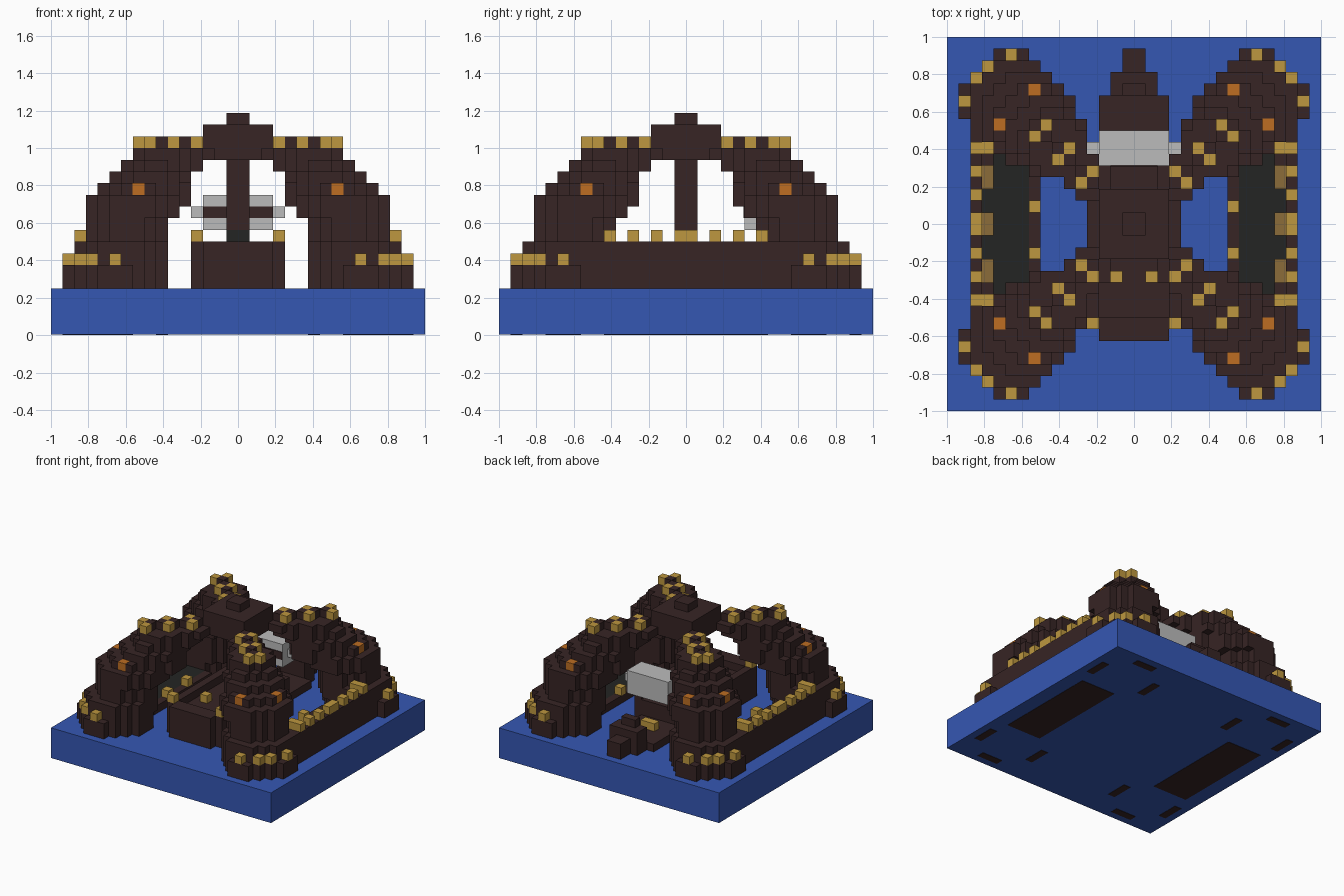
import bpy, bmesh, math
from mathutils import Vector

U = 0.0625  # one block
if "Cube" in bpy.data.objects:
    bpy.data.objects.remove(bpy.data.objects["Cube"], do_unlink=True)


def material(name, rgb):
    m = bpy.data.materials.new(name)
    m.use_nodes = True
    m.diffuse_color = (*rgb, 1)
    b = m.node_tree.nodes["Principled BSDF"]
    b.inputs["Base Color"].default_value = (*rgb, 1)
    b.inputs["Roughness"].default_value = 0.9
    return m


BROWN = material("dark brown brick", (0.038, 0.018, 0.018))
BLUE = material("water blue", (0.036, 0.095, 0.45))
GOLD = material("gold", (0.51, 0.31, 0.05))
ORANGE = material("orange glow", (0.51, 0.155, 0.016))
GREY = material("light grey", (0.5, 0.5, 0.5))
DARK = material("charcoal", (0.017, 0.018, 0.017))
TAN = material("dull tan", (0.26, 0.15, 0.042))


def finish(name, bm, mat):
    me = bpy.data.meshes.new(name)
    bm.to_mesh(me)
    bm.free()
    me.materials.append(mat)
    ob = bpy.data.objects.new(name, me)
    bpy.context.scene.collection.objects.link(ob)


def boxes(name, mat, spans):
    """Boxes given as (x0, x1, y0, y1, z0, z1) in block units."""
    bm = bmesh.new()
    for x0, x1, y0, y1, z0, z1 in spans:
        vs = bmesh.ops.create_cube(bm, size=1)["verts"]
        for v in vs:
            v.co = Vector(((x0 + x1) / 2 + v.co.x * (x1 - x0),
                           (y0 + y1) / 2 + v.co.y * (y1 - y0),
                           (z0 + z1) / 2 + v.co.z * (z1 - z0))) * U
    finish(name, bm, mat)


def cell(x, y, z):
    return (x, x + 1, y, y + 1, z, z + 1)


def mirror(spans, both=True):
    """Repeat boxes across x, and across y too when both is set."""
    out = set()
    for x0, x1, y0, y1, z0, z1 in spans:
        for a, b in ((x0, x1), (-x1, -x0)):
            out.add((a, b, y0, y1, z0, z1))
            if both:
                out.add((a, b, -y1, -y0, z0, z1))
    return sorted(out)


def swap(cells):
    """Add the copies reflected across the diagonal."""
    return cells + [(c[1], c[0], *c[2:]) for c in cells]


def voxels(name, mat, cells):
    """Outer skin of a set of unit blocks."""
    bm = bmesh.new()
    made = {}

    def vert(p):
        key = tuple(round(c * 2) for c in p)
        if key not in made:
            made[key] = bm.verts.new(p * U)
        return made[key]

    for c in cells:
        mid = Vector(c) + Vector((0.5, 0.5, 0.5))
        for axis in range(3):
            for s in (-1, 1):
                near = list(c)
                near[axis] += s
                if tuple(near) in cells:
                    continue
                n, a, b = Vector(), Vector(), Vector()
                n[axis] = s / 2
                a[(axis + 1) % 3] = 0.5
                b[(axis + 2) % 3] = s / 2
                ring = [mid + n + p for p in (-a - b, a - b, a + b, b - a)]
                bm.faces.new([vert(p) for p in ring])
    finish(name, bm, mat)


# Leaning tower layers: height, outer centre and radius, inner centre and radius
LAYERS = [(4, 10.5, 4.15, 10.5, 4.15), (5, 10.5, 4.15, 10.5, 4.15),
          (6, 10, 3.85, 10, 3.85), (7, 10, 3.85, 10, 3.85),
          (8, 9.5, 3.3, 9.5, 3.3), (9, 9.5, 3.3, 9.5, 3.3),
          (10, 9, 3.85, 9, 3.85), (11, 9, 3.85, 6.5, 2.6),
          (12, 8.5, 3.3, 6, 2), (13, 7.5, 3.3, 5.5, 1.6),
          (14, 7, 2.6, 4.5, 1.6), (15, 6.5, 2.3, 3.5, 1.5),
          (16, 7.5, 0.4, 3.5, 0.4)]


def inside(i, j, c1, r1, c2, r2):
    for k in range(9):
        t = k / 8
        c, r = c1 + (c2 - c1) * t, r1 + (r2 - r1) * t
        if math.hypot(i + 0.5 - c, j + 0.5 - c) <= r:
            return True
    return False


tower = {(i, j, z) for z, *shape in LAYERS
         for i in range(2, 16) for j in range(2, 16) if inside(i, j, *shape)}
for label, sx, sy in (("front_right", -1, -1), ("front_left", 1, -1),
                      ("back_right", -1, 1), ("back_left", 1, 1)):
    voxels(label + "_arch", BROWN,
           {(i if sx > 0 else -i - 1, j if sy > 0 else -j - 1, z) for i, j, z in tower})

# Water base, with foundations just showing underneath
boxes("water", BLUE, [(-16, 16, -16, 16, 0.04, 4)])
boxes("side_foundations", BROWN, mirror([(9, 14, -7, 7, 0, 0.1)]))
rim = [(i, i + 1, j, j + 1, 0, 0.1) for i in range(6, 15) for j in range(6, 15)
       if 3.7 < math.hypot(i - 10, j - 10) <= 4.15]
boxes("tower_foundations", BROWN, mirror(rim))

# Central roof hub and hanging column
boxes("roof_hub", BROWN, [(-3, 3, -3, 3, 15, 18), (-1, 1, -1, 1, 18, 19)])
boxes("column", BROWN, [(-1, 1, -1, 1, 9, 15)])
boxes("column_foot", DARK, [(-1, 1, -1, 1, 7, 9)])

# Side docks
boxes("dock_walls", BROWN, mirror([(13, 14, -9, 9, 4, 8), (9, 14, 6, 9, 4, 8),
                                   (8, 9, -6, 6, 4, 5), (12, 13, 5, 6, 4, 7)]))
boxes("dock_floor", DARK, mirror([(9, 13, -6, 6, 4, 5)]))
boxes("dock_benches", TAN, mirror([(12, 13, -1, 1, 5, 6), (12, 13, 3, 5, 5, 6)]))

# Boat hull with stepped stern
boxes("boat_hull", BROWN, [(-4, 4, -9, 5, 4, 7), (-3, 3, -10, -9, 4, 8),
                           (-4, 4, -9, -8, 4, 8), (-4, -3, -8, 5, 7, 8),
                           (3, 4, -8, 5, 7, 8), (-3, 3, 5, 11, 4, 5),
                           (-2, 2, 11, 13, 4, 7), (-1, 1, 11, 12, 7, 8),
                           (-1, 1, 13, 15, 4, 6)])

# Grey engine above the stern
boxes("engine", GREY, [(-3, 3, 5, 8, 9, 12), (-4, 4, 6, 7, 10, 11)])
boxes("engine_band", BROWN, [(-3, 3, 4.9, 5, 10, 11)])

# Gold and orange trim
rim_gold = swap([(10, 14, 6), (12, 13, 6)])
crest_gold = swap([(7, 8, 16), (5, 6, 16), (3, 4, 16)])
boxes("tower_gold", GOLD, mirror([cell(*c) for c in rim_gold + crest_gold]))
rail = [(13, 14, -1, 1, 8, 9), (12, 14, 6, 7, 8, 9)]
rail += [cell(13, y, 8) for y in (2, 4)]
boxes("rail_gold", GOLD, mirror(rail))
boxes("dock_edge_gold", GOLD, mirror([cell(8, 1, 5), cell(8, -3, 5)], False))
boxes("boat_gold", GOLD, mirror([cell(3, -9, 8), cell(1, -5, 7)], False)
      + [(-1, 1, 7, 8, 5, 6)])
lamps = [(8 - 0.02, 9.02, 11 - 0.02, 12.02, 12, 13.02),
         (11 - 0.02, 12.02, 8 - 0.02, 9.02, 12, 13.02)]
boxes("orange_lamps", ORANGE, mirror(lamps))
